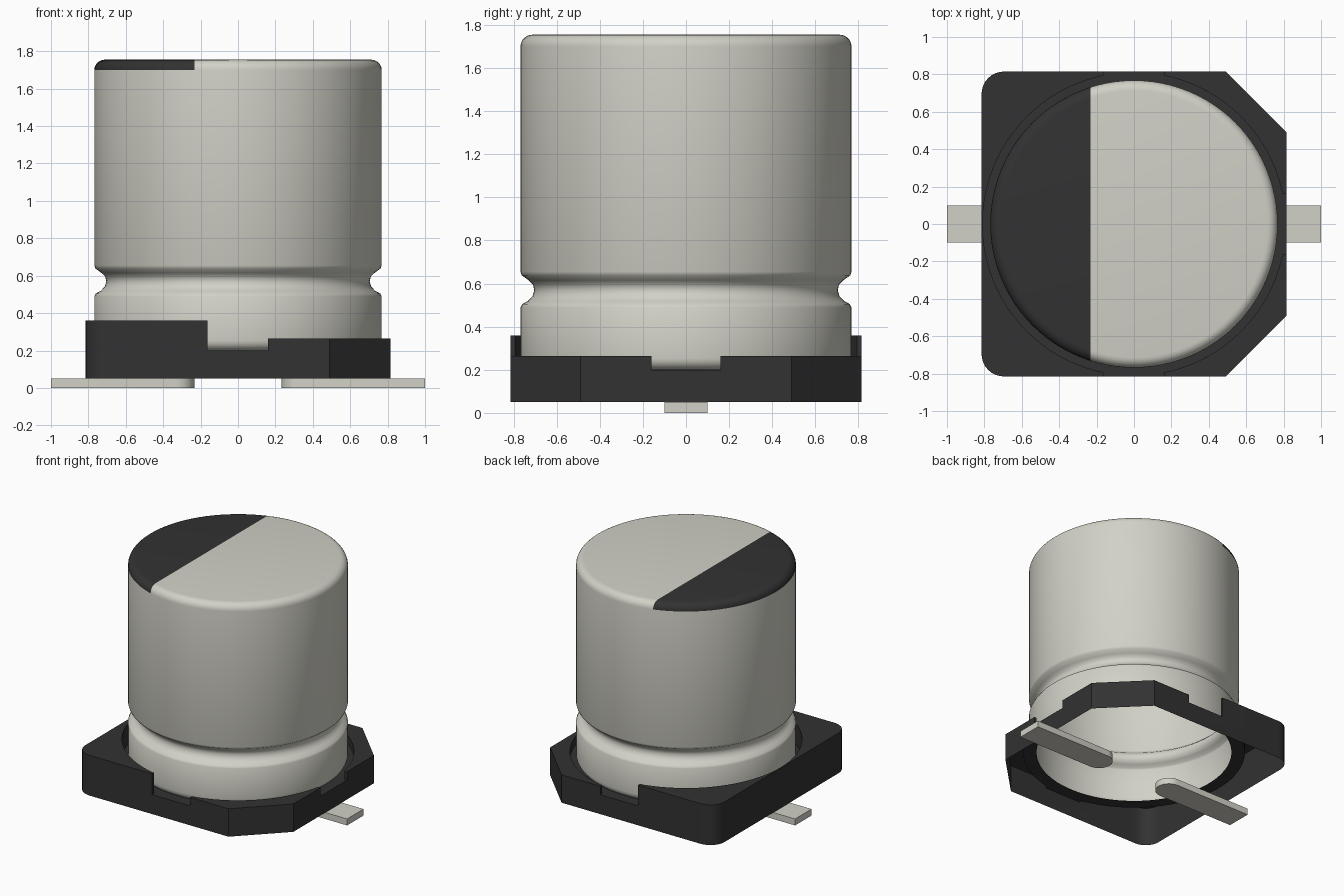
import bpy, bmesh, math
from mathutils import Matrix, Vector

if "Cube" in bpy.data.objects:
    bpy.data.objects.remove(bpy.data.objects["Cube"], do_unlink=True)


def material(name, rgb):
    m = bpy.data.materials.new(name)
    m.use_nodes = True
    m.diffuse_color = (*rgb, 1)
    m.node_tree.nodes["Principled BSDF"].inputs["Base Color"].default_value = (*rgb, 1)
    return m


METAL = material("light warm grey metal", (0.645, 0.638, 0.571))
BLACK = material("black plastic", (0.032, 0.032, 0.032))


def make_object(name, bm, *mats):
    mesh = bpy.data.meshes.new(name)
    bm.to_mesh(mesh)
    bm.free()
    for m in mats:
        mesh.materials.append(m)
    ob = bpy.data.objects.new(name, mesh)
    bpy.context.collection.objects.link(ob)
    return ob


def smooth(ob, degrees):
    bpy.ops.object.select_all(action='DESELECT')
    ob.select_set(True)
    bpy.context.view_layer.objects.active = ob
    bpy.ops.object.shade_smooth_by_angle(angle=math.radians(degrees))


def arc(cx, cy, r, a0, a1, n):
    angles = [math.radians(a0 + (a1 - a0) * i / n) for i in range(n + 1)]
    return [(cx + r * math.cos(a), cy + r * math.sin(a)) for a in angles]


def prism(outline, z0, z1):
    """Solid from a flat outline."""
    bm = bmesh.new()
    face = bm.faces.new([bm.verts.new((x, y, z0)) for x, y in outline])
    out = bmesh.ops.extrude_face_region(bm, geom=[face])
    bmesh.ops.translate(bm, vec=(0, 0, z1 - z0),
                        verts=[g for g in out["geom"] if isinstance(g, bmesh.types.BMVert)])
    bmesh.ops.recalc_face_normals(bm, faces=bm.faces[:])
    return bm


def rect(x0, x1, y0, y1):
    return [(x0, y0), (x1, y0), (x1, y1), (x0, y1)]


# --- Can: turned profile with crimp groove, open underneath ---
R, TOP, FILLET = 0.768, 1.755, 0.055
groove = [(R, 0.49), (0.76, 0.505), (0.733, 0.52), (0.712, 0.542), (0.704, 0.57),
          (0.71, 0.595), (0.73, 0.615), (0.762, 0.638), (R, 0.655)]
profile = (arc(R - FILLET, 0.2 + FILLET, FILLET, -90, 0, 6) + groove
           + arc(R - FILLET, TOP - FILLET, FILLET, 0, 90, 6))
bm = bmesh.new()
verts = [bm.verts.new((r, 0, z)) for r, z in profile]
edges = [bm.edges.new(p) for p in zip(verts, verts[1:])]
bmesh.ops.spin(bm, geom=verts + edges, cent=(0, 0, 0), axis=(0, 0, 1),
               angle=math.tau, steps=96)
bmesh.ops.remove_doubles(bm, verts=bm.verts[:], dist=1e-4)
rim = [e for e in bm.edges if e.is_boundary and e.verts[0].co.z > 1]
bmesh.ops.contextual_create(bm, geom=rim)
bmesh.ops.recalc_face_normals(bm, faces=bm.faces[:])
if max(bm.faces, key=lambda f: f.calc_center_median().z).normal.z < 0:
    bmesh.ops.reverse_faces(bm, faces=bm.faces[:])

# Black polarity mark cut into the top and its rounded rim
cap = [f for f in bm.faces if f.calc_center_median().z > TOP - FILLET]
cap_edges = list({e for f in cap for e in f.edges})
cap_verts = list({v for f in cap for v in f.verts})
bmesh.ops.bisect_plane(bm, geom=cap + cap_edges + cap_verts, dist=1e-5,
                       plane_co=(-0.232, 0, 0), plane_no=(1, 0, 0))
for f in bm.faces:
    c = f.calc_center_median()
    f.material_index = int(c.z > TOP - FILLET and c.x < -0.232)
can = make_object("can", bm, METAL, BLACK)
smooth(can, 35)

# --- Base: two rounded and two chamfered corners ---
H, C, F = 0.815, 0.49, 0.12
outline = ([(C, -H), (H, -C), (H, C), (C, H)]
           + arc(-H + F, H - F, F, 90, 180, 8) + arc(-H + F, -H + F, F, 180, 270, 8))
base = make_object("base", prism(outline, 0.05, 0.36), BLACK)

# Cutters: lower half, round recess, three side notches, opening under the can
ring = arc(0, 0, 0.81, 0, 360, 96)[:-1]
hole = arc(0, 0, 0.712, 0, 360, 96)[:-1]
cuts = [("low_side_cutter", rect(0, 1, -1, 1), 0.265),
        ("recess_cutter", ring, 0.2),
        ("front_notch_cutter", rect(-0.162, 0.16, -1, -0.6), 0.2),
        ("back_notch_cutter", rect(-0.162, 0.16, 0.6, 1), 0.2),
        ("right_notch_cutter", rect(0.6, 1, -0.16, 0.16), 0.2),
        ("opening_cutter", hole, -0.1)]
cutters = []
for name, shape, z in cuts:
    cutter = make_object(name, prism(shape, z, 0.6), BLACK)
    cutter.hide_render = True
    cutters.append(cutter)
    mod = base.modifiers.new(name, 'BOOLEAN')
    mod.operation, mod.solver, mod.object = 'DIFFERENCE', 'EXACT', cutter
bpy.context.view_layer.update()
mesh = bpy.data.meshes.new_from_object(
    base.evaluated_get(bpy.context.evaluated_depsgraph_get()))
base.modifiers.clear()
base.data = mesh
for cutter in cutters:
    bpy.data.objects.remove(cutter, do_unlink=True)

# Leave the base hollow from below
bm = bmesh.new()
bm.from_mesh(mesh)
open_faces = [f for f in bm.faces
              if all(v.co.z < 0.06 for v in f.verts)
              or all(v.co.xy.length < 0.73 for v in f.verts)]
bmesh.ops.delete(bm, geom=open_faces, context='FACES')
bm.to_mesh(mesh)
bm.free()
smooth(base, 30)

# --- Flat terminals with rounded inner ends ---
for name, turn in (("left_terminal", 0), ("right_terminal", math.pi)):
    bm = prism([(1, -0.1), (1, 0.1)] + arc(0.333, 0, 0.1, 90, 270, 16), 0, 0.05)
    bmesh.ops.rotate(bm, verts=bm.verts[:], cent=Vector(),
                     matrix=Matrix.Rotation(turn, 3, 'Z'))
    smooth(make_object(name, bm, METAL), 30)
